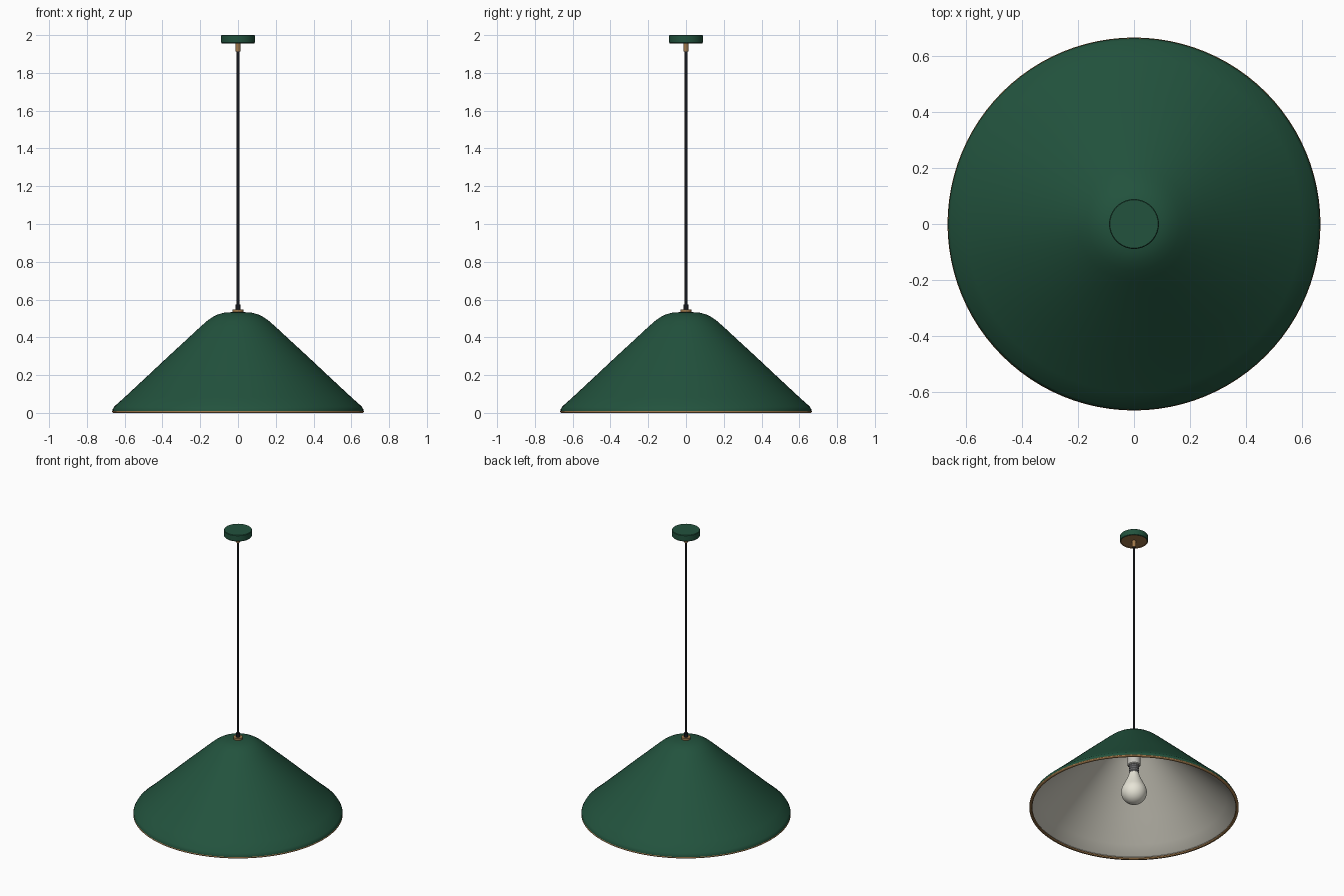
import bpy, bmesh, math

if "Cube" in bpy.data.objects:
    bpy.data.objects.remove(bpy.data.objects["Cube"])

SEG = 96


def material(name, rgb):
    m = bpy.data.materials.new(name)
    m.diffuse_color = (*rgb, 1)
    m.use_nodes = True
    m.node_tree.nodes["Principled BSDF"].inputs["Base Color"].default_value = m.diffuse_color
    return m


GREEN = material("green_enamel", (0.016, 0.085, 0.047))
CREAM = material("cream_lining", (0.62, 0.60, 0.52))
BRASS = material("brass", (0.35, 0.19, 0.07))
BLACK = material("black_cord", (0.008, 0.009, 0.011))
GLASS = material("bulb_glass", (0.80, 0.78, 0.68))
STEEL = material("steel", (0.25, 0.25, 0.26))
SOCKET = material("socket_grey", (0.55, 0.54, 0.50))


def lathe(name, profile, mats, pick=None, closed=False, seg=SEG, angle=35):
    """Revolve (radius, z) points about z; pick(i) gives the material of segment i."""
    bm = bmesh.new()
    rings = []
    for r, z in profile:
        if r == 0:
            rings.append([bm.verts.new((0, 0, z))] * seg)
        else:
            rings.append([bm.verts.new((r * math.cos(2 * math.pi * k / seg),
                                        r * math.sin(2 * math.pi * k / seg), z))
                          for k in range(seg)])
    count = len(rings) if closed else len(rings) - 1
    for i in range(count):
        a, b = rings[i], rings[(i + 1) % len(rings)]
        for k in range(seg):
            n = (k + 1) % seg
            quad = list(dict.fromkeys((a[k], a[n], b[n], b[k])))
            f = bm.faces.new(quad)
            f.material_index = pick(i) if pick else 0
    bmesh.ops.recalc_face_normals(bm, faces=bm.faces)
    mesh = bpy.data.meshes.new(name)
    bm.to_mesh(mesh)
    bm.free()
    ob = bpy.data.objects.new(name, mesh)
    bpy.context.collection.objects.link(ob)
    for m in mats:
        mesh.materials.append(m)
    bpy.ops.object.select_all(action='DESELECT')
    ob.select_set(True)
    bpy.context.view_layer.objects.active = ob
    bpy.ops.object.shade_smooth_by_angle(angle=math.radians(angle))
    return ob


def cylinder(name, r, z0, z1, mat, seg=32):
    return lathe(name, [(0, z0), (r, z0), (r, z1), (0, z1)], [mat], seg=seg)


# Shade: green outside, cream inside
outer = [(0.664, 0.006), (0.664, 0.018), (0.655, 0.034), (0.60, 0.083),
         (0.47, 0.204), (0.37, 0.298), (0.27, 0.390), (0.20, 0.455),
         (0.165, 0.486), (0.135, 0.507), (0.105, 0.522), (0.07, 0.531), (0.02, 0.534)]
inner = [(max(r - 0.011, 0.02), z - 0.011 if z > 0.03 else z) for r, z in reversed(outer)]
n = len(outer)
lathe("shade", outer + inner, [GREEN, CREAM],
      pick=lambda i: 0 if i < n - 1 or i == 2 * n - 1 else 1, closed=True)

# Brass rim around the opening
lathe("shade_rim", [(0.650, 0.0), (0.661, 0.0), (0.666, 0.004), (0.666, 0.009),
                    (0.661, 0.013), (0.650, 0.013), (0.646, 0.007)],
      [BRASS], closed=True, angle=60)

# Fittings on top of the shade
cylinder("shade_cap", 0.030, 0.528, 0.547, BRASS)
cylinder("cord_grip", 0.014, 0.545, 0.573, BLACK)

# Cord and ceiling canopy
cylinder("cord", 0.0075, 0.57, 1.93, BLACK, 16)
cylinder("canopy_ferrule", 0.014, 1.913, 1.962, BRASS)
lathe("canopy", [(0, 1.960), (0.082, 1.960), (0.086, 1.956), (0.089, 1.960),
                 (0.089, 1.997), (0.086, 2.0), (0, 2.0)],
      [GREEN, BRASS], pick=lambda i: 1 if i < 2 else 0, seg=64)

# Socket and screw base
lathe("socket", [(0, 0.31), (0.036, 0.31), (0.041, 0.315), (0.041, 0.515),
                 (0.034, 0.53), (0, 0.53)], [SOCKET], seg=48)
thread = [(0.032 if i % 2 else 0.028, 0.255 + 0.008 * i) for i in range(9)]
lathe("bulb_screw", [(0, 0.255)] + thread + [(0, 0.319)], [STEEL], seg=32)

# Bulb: round bottom blending into a narrow neck
R, zc = 0.082, 0.118
bulb = [(0, zc - R)] + [(R * math.cos(math.radians(a)), zc + R * math.sin(math.radians(a)))
                        for a in range(-80, 31, 10)]
bulb += [(0.060, 0.182), (0.048, 0.207), (0.038, 0.232), (0.031, 0.252), (0.028, 0.265), (0, 0.265)]
lathe("bulb", bulb, [GLASS], seg=48, angle=40)
